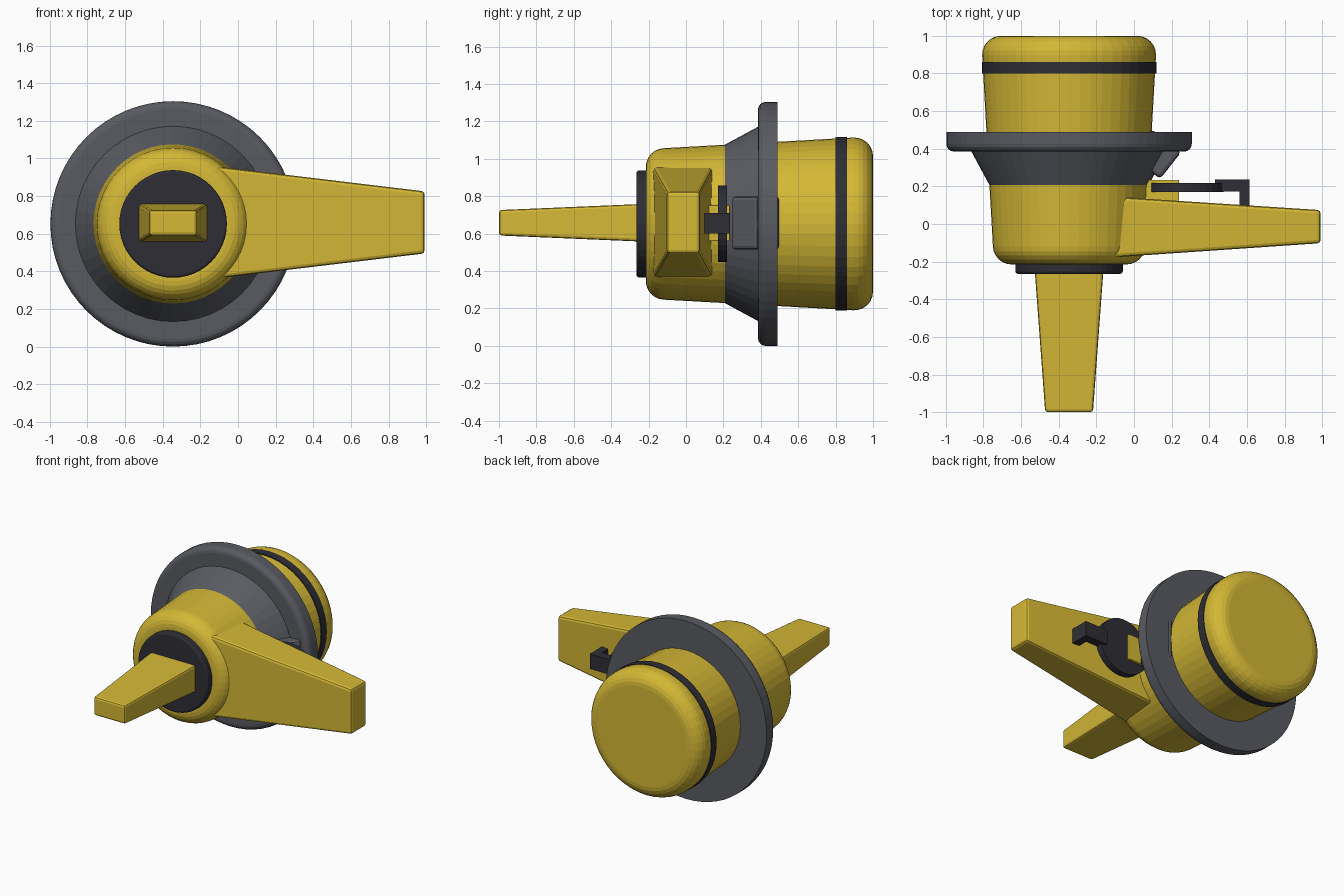
import bpy, bmesh, math
from mathutils import Vector

if "Cube" in bpy.data.objects:
    bpy.data.objects.remove(bpy.data.objects["Cube"], do_unlink=True)

CX, CZ = -0.345, 0.652   # main axis, running along y


def material(name, rgb):
    m = bpy.data.materials.new(name)
    m.use_nodes = True
    m.diffuse_color = (*rgb, 1)
    m.node_tree.nodes["Principled BSDF"].inputs["Base Color"].default_value = (*rgb, 1)
    return m


YELLOW = material("yellow", (0.66, 0.48, 0.036))
GREY = material("slate grey", (0.10, 0.105, 0.122))
BLACK = material("near black", (0.027, 0.027, 0.036))


def finish(name, bm, mat, bevel=0, segments=2):
    bmesh.ops.recalc_face_normals(bm, faces=bm.faces)
    mesh = bpy.data.meshes.new(name)
    bm.to_mesh(mesh)
    bm.free()
    mesh.materials.append(mat)
    obj = bpy.data.objects.new(name, mesh)
    bpy.context.collection.objects.link(obj)
    if bevel:
        mod = obj.modifiers.new("soft_edges", "BEVEL")
        mod.width, mod.segments = bevel, segments
        mod.limit_method = "ANGLE"
    return obj


def corner(y, r, radius, start, end, steps=6):
    """Rounded profile corner: arc around (y, r), angles in degrees."""
    angles = [math.radians(start + (end - start) * i / steps) for i in range(steps + 1)]
    return [(y + radius * math.cos(a), r + radius * math.sin(a)) for a in angles]


def lathe(name, profile, mat, sides=48, cx=CX):
    """Revolve (y, radius) points around an axis parallel to y, with capped ends."""
    bm = bmesh.new()
    rings = []
    for y, r in profile:
        turn = [2 * math.pi * i / sides for i in range(sides)]
        rings.append([bm.verts.new((cx + r * math.cos(a), y, CZ + r * math.sin(a))) for a in turn])
    for a, b in zip(rings, rings[1:]):
        for i in range(sides):
            j = (i + 1) % sides
            bm.faces.new((a[i], a[j], b[j], b[i]))
    bm.faces.new(rings[0])
    bm.faces.new(rings[-1])
    return finish(name, bm, mat)


def loft(name, start, end, mat, bevel):
    """Tapered bar between two rectangles, each given as centre, half u, half v."""
    bm = bmesh.new()
    ends = []
    for c, u, v in (start, end):
        c, u, v = Vector(c), Vector(u), Vector(v)
        ends.append([bm.verts.new(c + su * u + sv * v)
                     for su, sv in ((-1, -1), (1, -1), (1, 1), (-1, 1))])
    a, b = ends
    for i in range(4):
        j = (i + 1) % 4
        bm.faces.new((a[i], a[j], b[j], b[i]))
    bm.faces.new(a)
    bm.faces.new(b)
    return finish(name, bm, mat, bevel)


def box(name, low, high, mat, bevel=0):
    low, high = Vector(low), Vector(high)
    c, h = (low + high) / 2, (high - low) / 2
    return loft(name, ((c.x, low.y, c.z), (h.x, 0, 0), (0, 0, h.z)),
                ((c.x, high.y, c.z), (h.x, 0, 0), (0, 0, h.z)), mat, bevel)


# Main drum, slightly wider at the back, rounded at both ends
lathe("body", corner(-0.115, 0.305, 0.1, 180, 93) + corner(0.9, 0.362, 0.1, 93, 0), YELLOW)

# Band, flange with its cone, and the front disc
lathe("rear_band", [(0.80, 0.464), (0.86, 0.464)], BLACK)
lathe("flange_cone", [(0.205, 0.422), (0.39, 0.522)], GREY)
lathe("flange", corner(0.425, 0.612, 0.04, 180, 90, 4) + [(0.49, 0.652)], GREY, 64)
lathe("front_disc", [(-0.2, 0.286)] + corner(-0.25, 0.271, 0.015, 90, 180, 3), BLACK)

# Front handle
loft("front_handle", ((CX, -0.2, CZ + 0.006), (0.186, 0, 0), (0, 0, 0.102)),
     ((CX, -1, CZ + 0.006), (0.127, 0, 0), (0, 0, 0.068)), YELLOW, 0.015)

# Side handle
loft("side_handle", ((-0.12, -0.016, CZ + 0.008), (0, 0.162, 0), (0, 0, 0.298)),
     ((0.992, -0.014, CZ + 0.008), (0, 0.088, 0), (0, 0, 0.165)), YELLOW, 0.018)

# Dial behind the side handle, with its mount and hooked bracket
lathe("dial", [(0.17, 0.205), (0.218, 0.205)], BLACK, 32, 0.27)
box("dial_mount", (0.06, 0.08, 0.56), (0.24, 0.235, 0.752), YELLOW, 0.006)
box("bracket_arm", (0.43, 0.172, 0.6), (0.615, 0.236, 0.71), BLACK)
box("bracket_hook", (0.56, 0.08, 0.6), (0.615, 0.2, 0.71), BLACK)

# Tilted block set into the cone
out = Vector((0.79, -0.62, 0)).normalized()
along = Vector((0.62, 0.79, 0)).normalized() * 0.09
mid = Vector((0.116, 0.372, 0.657))
loft("cone_block", (mid - out * 0.1, along, (0, 0, 0.143)),
     (mid + out * 0.1, along, (0, 0, 0.143)), GREY, 0.02)
